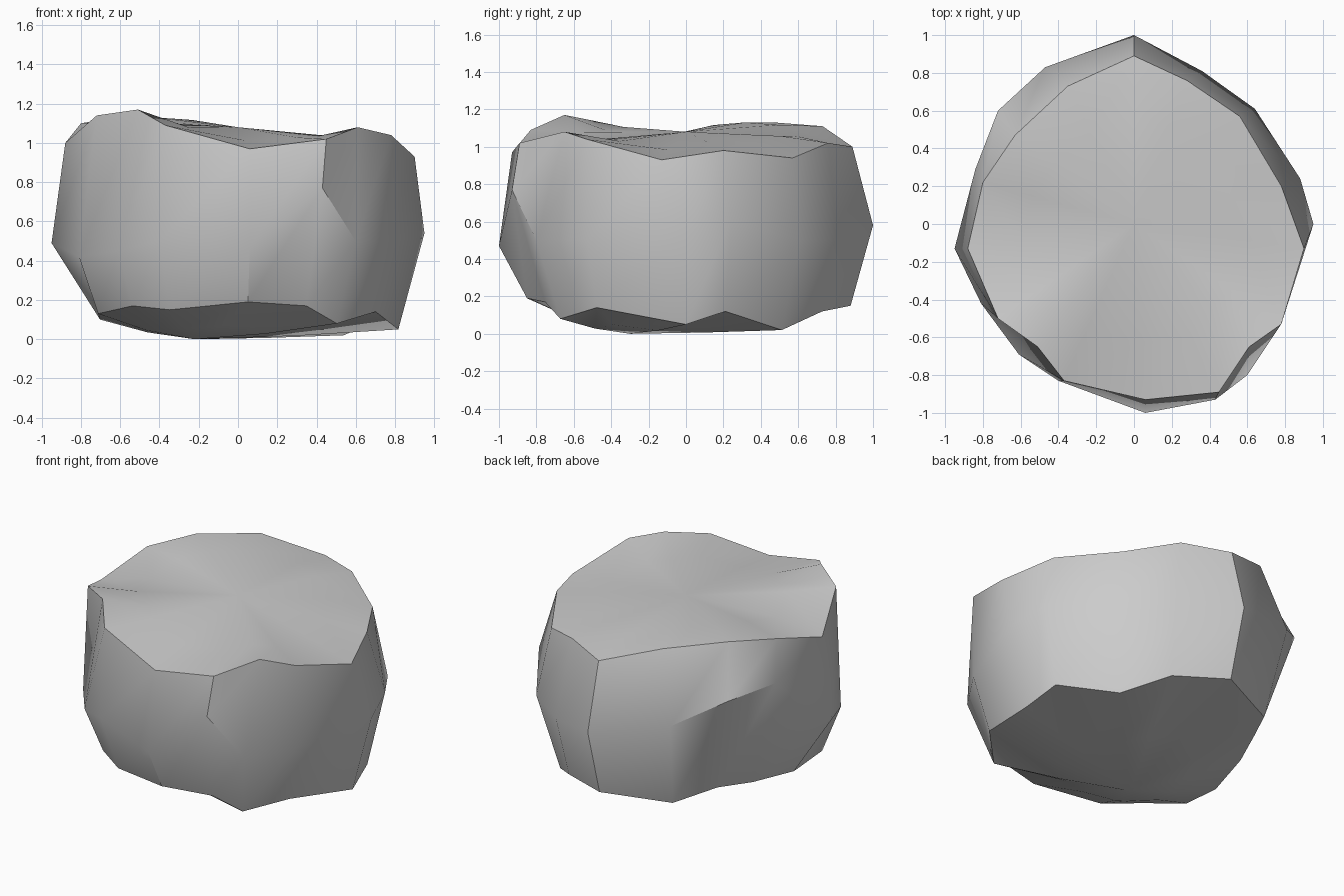
import bpy, bmesh, math

if "Cube" in bpy.data.objects:
    bpy.data.objects.remove(bpy.data.objects["Cube"])

# Waist and rim outlines of the boulder, counter-clockwise from the front
waist = [(.06, -1), (.43, -.93), (.6, -.8), (.78, -.53), (.95, 0), (.88, .24),
         (.64, .61), (.36, .81), (0, 1), (-.47, .83), (-.72, .6), (-.84, .29),
         (-.95, -.13), (-.81, -.42), (-.61, -.69), (-.4, -.83)]
waist_z = [.47, .77, .5, .5, .54, .6, .5, .5, .58, .68, .82, .85, .49, .42, .45, .5]
rim_xy = [(.06, -.93), (.45, -.89), (.61, -.65), (.78, -.53), (.9, -.13), (.78, .2),
          (.56, .57), (.28, .76), (0, .89), (-.35, .73), (-.63, .47), (-.8, .22),
          (-.88, -.13), (-.72, -.5), (-.51, -.65), (-.37, -.83)]
rim_z = [.97, 1.02, 1.08, 1.04, .93, .98, .94, 1.02, 1, 1.11, 1.13, 1.1, 1, 1.14, 1.17, 1.09]

# The foot is the waist drawn in by a factor
foot_scale = [.85, .81, .84, .9, .86, .88, .84, .9, .88, .85, .75, .75, .74, .88, .88, .87]
foot_z = [.19, .17, .08, .14, .05, .12, .02, .12, .15, .12, .16, .13, .1, .13, .17, .15]

bm = bmesh.new()
n = len(waist)


def ring(outline, scales, heights, shift=(0, 0)):
    return [bm.verts.new((x * s + shift[0], y * s + shift[1], z))
            for (x, y), s, z in zip(outline, scales, heights)]


def fan(loop, centre):
    tip = bm.verts.new(centre)
    for i in range(n):
        bm.faces.new((loop[i], loop[(i + 1) % n], tip))


# Underside bulging to a low point off centre, then foot, waist, rim and sloping top
under = ring(waist, [s * .5 for s in foot_scale], [z * .35 for z in foot_z], (-.11, -.15))
foot = ring(waist, foot_scale, foot_z)
middle = ring(waist, [1] * n, waist_z)
rim = ring(rim_xy, [1] * n, rim_z)
slope = [1.085 - .05 * x + .03 * y for x, y in rim_xy]
top = ring(rim_xy, [.67] * n, [min(s, (s + z) / 2) for s, z in zip(slope, rim_z)])
levels = [under, foot, middle, rim, top]
for a, b in zip(levels, levels[1:]):
    for i in range(n):
        j = (i + 1) % n
        bm.faces.new((a[i], a[j], b[j], b[i]))
fan(under, (-.22, -.3, 0))
fan(top, (0, 0, 1.08))
bmesh.ops.recalc_face_normals(bm, faces=bm.faces)

# Boulder object with sharp broken edges
mesh = bpy.data.meshes.new("boulder")
bm.to_mesh(mesh)
bm.free()
boulder = bpy.data.objects.new("boulder", mesh)
bpy.context.collection.objects.link(boulder)
bpy.context.view_layer.objects.active = boulder
boulder.select_set(True)
bpy.ops.object.shade_smooth_by_angle(angle=math.radians(38))
